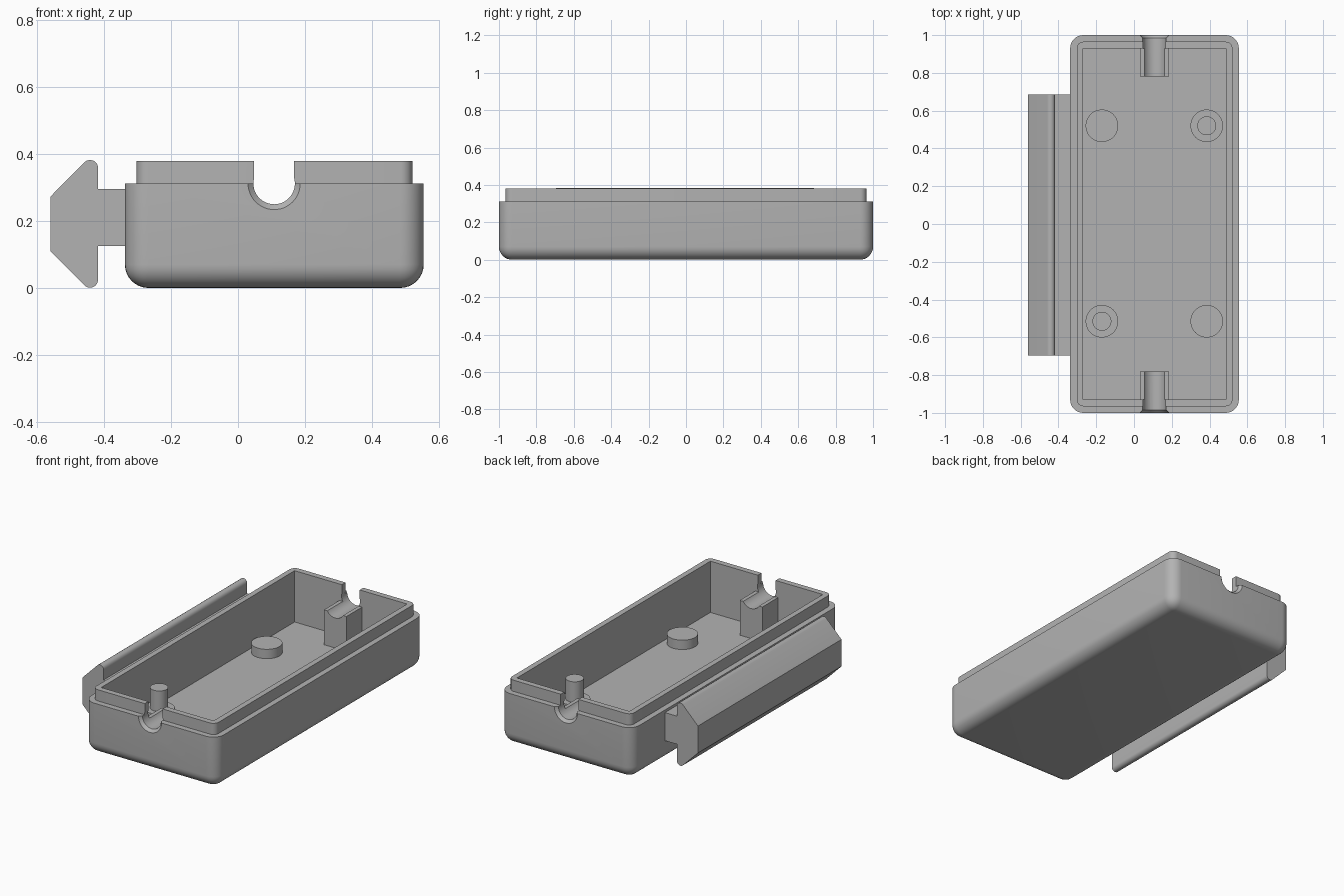
import bpy, bmesh, math
from mathutils import Matrix, Vector

cube = bpy.data.objects.get("Cube")
if cube:
    bpy.data.objects.remove(cube, do_unlink=True)

grey = bpy.data.materials.new("grey plastic")
grey.use_nodes = True
grey.diffuse_color = (0.45, 0.45, 0.45, 1)
grey.node_tree.nodes["Principled BSDF"].inputs["Base Color"].default_value = grey.diffuse_color


def finish(name, bm):
    bmesh.ops.recalc_face_normals(bm, faces=bm.faces)
    mesh = bpy.data.meshes.new(name)
    bm.to_mesh(mesh)
    bm.free()
    mesh.materials.append(grey)
    obj = bpy.data.objects.new(name, mesh)
    bpy.context.collection.objects.link(obj)
    return obj


def box(name, lo, hi, radius=0, round_bottom=False):
    """Box between two corners, with rounded upright and bottom edges."""
    lo, hi = Vector(lo), Vector(hi)
    bm = bmesh.new()
    bmesh.ops.create_cube(bm, size=1)
    for v in bm.verts:
        v.co = Vector([(c + 0.5) * (b - a) + a for c, a, b in zip(v.co, lo, hi)])
    if radius:
        edges = []
        for e in bm.edges:
            a, b = (v.co.z for v in e.verts)
            upright = abs(a - b) > 1e-4
            bottom = max(a, b) < lo.z + 1e-4
            if upright or (round_bottom and bottom):
                edges.append(e)
        bmesh.ops.bevel(bm, geom=edges, offset=radius, segments=8,
                        profile=0.5, affect='EDGES')
    return finish(name, bm)


def cylinder(name, start, end, r1, r2=None, sides=48):
    """Cylinder or cone between two points."""
    start, end = Vector(start), Vector(end)
    axis = end - start
    turn = axis.to_track_quat('Z', 'Y').to_matrix().to_4x4()
    bm = bmesh.new()
    bmesh.ops.create_cone(bm, cap_ends=True, segments=sides, radius1=r1,
                          radius2=r1 if r2 is None else r2, depth=axis.length,
                          matrix=Matrix.Translation((start + end) / 2) @ turn)
    return finish(name, bm)


def combine(target, tool, operation):
    mod = target.modifiers.new("join", 'BOOLEAN')
    mod.operation, mod.solver, mod.object = operation, 'EXACT', tool
    bpy.context.view_layer.objects.active = target
    bpy.ops.object.modifier_apply(modifier=mod.name)
    bpy.data.objects.remove(tool, do_unlink=True)


def smooth(obj):
    bpy.ops.object.select_all(action='DESELECT')
    obj.select_set(True)
    bpy.context.view_layer.objects.active = obj
    bpy.ops.object.shade_smooth_by_angle(angle=math.radians(30))


MID, LEDGE, RIM, FLOOR = 0.108, 0.312, 0.38, 0.068

# Open case: rounded tub, stepped lip and hollow
case = box("case", (-0.338, -1, 0), (0.555, 1, LEDGE), 0.07, True)
combine(case, box("lip", (-0.303, -0.965, 0.2), (0.521, 0.965, RIM), 0.035), 'UNION')
combine(case, box("hollow", (-0.27, -0.93, FLOOR), (0.487, 0.93, 0.6)), 'DIFFERENCE')

# Cable supports standing against both end walls
for s in (-1, 1):
    y0, y1 = sorted((s * 0.78, s * 0.95))
    combine(case, box("cable_support", (MID - 0.076, y0, 0.04),
                      (MID + 0.076, y1, 0.28)), 'UNION')

# Cable channel through both ends, with flared mouths
combine(case, cylinder("channel", (MID, -1.1, LEDGE), (MID, 1.1, LEDGE), 0.062), 'DIFFERENCE')
combine(case, box("slot", (MID - 0.06, -1.2, LEDGE), (MID + 0.06, 1.2, 0.5)), 'DIFFERENCE')
for s in (-1, 1):
    combine(case, cylinder("flare", (MID, s * 1.01, LEDGE), (MID, s * 0.97, LEDGE),
                           0.088, 0.048), 'DIFFERENCE')
smooth(case)

# Round bosses on the floor; one diagonal pair carries locating pins
for x, side in ((-0.17, "right"), (0.385, "left")):
    for y, end in ((-0.515, "front"), (0.52, "back")):
        smooth(cylinder(f"{end}_{side}_boss", (x, y, FLOOR - 0.01), (x, y, 0.125), 0.086))
        if (x < 0) == (y < 0):
            smooth(cylinder(f"{end}_{side}_pin", (x, y, 0.12), (x, y, 0.25), 0.05))

# Side rail: chamfered profile with rounded inner corners
bm = bmesh.new()
half = [(-0.56, 0.082), (-0.458, 0.184)]
for i in range(7):
    a = math.radians(135 - 22.5 * i)
    half.append((-0.442 + 0.024 * math.cos(a), 0.167 + 0.024 * math.sin(a)))
half = half[:1] + half[2:]
profile = half + [(x, -z) for x, z in reversed(half)]
face = bm.faces.new([bm.verts.new((x, -0.695, z + 0.1915)) for x, z in profile])
new = bmesh.ops.extrude_face_region(bm, geom=[face])["geom"]
bmesh.ops.translate(bm, vec=(0, 1.38, 0),
                    verts=[v for v in new if isinstance(v, bmesh.types.BMVert)])
smooth(finish("side_rail", bm))

# Neck joining the rail to the case
box("rail_neck", (-0.425, -0.695, 0.125), (-0.33, 0.685, 0.296))
